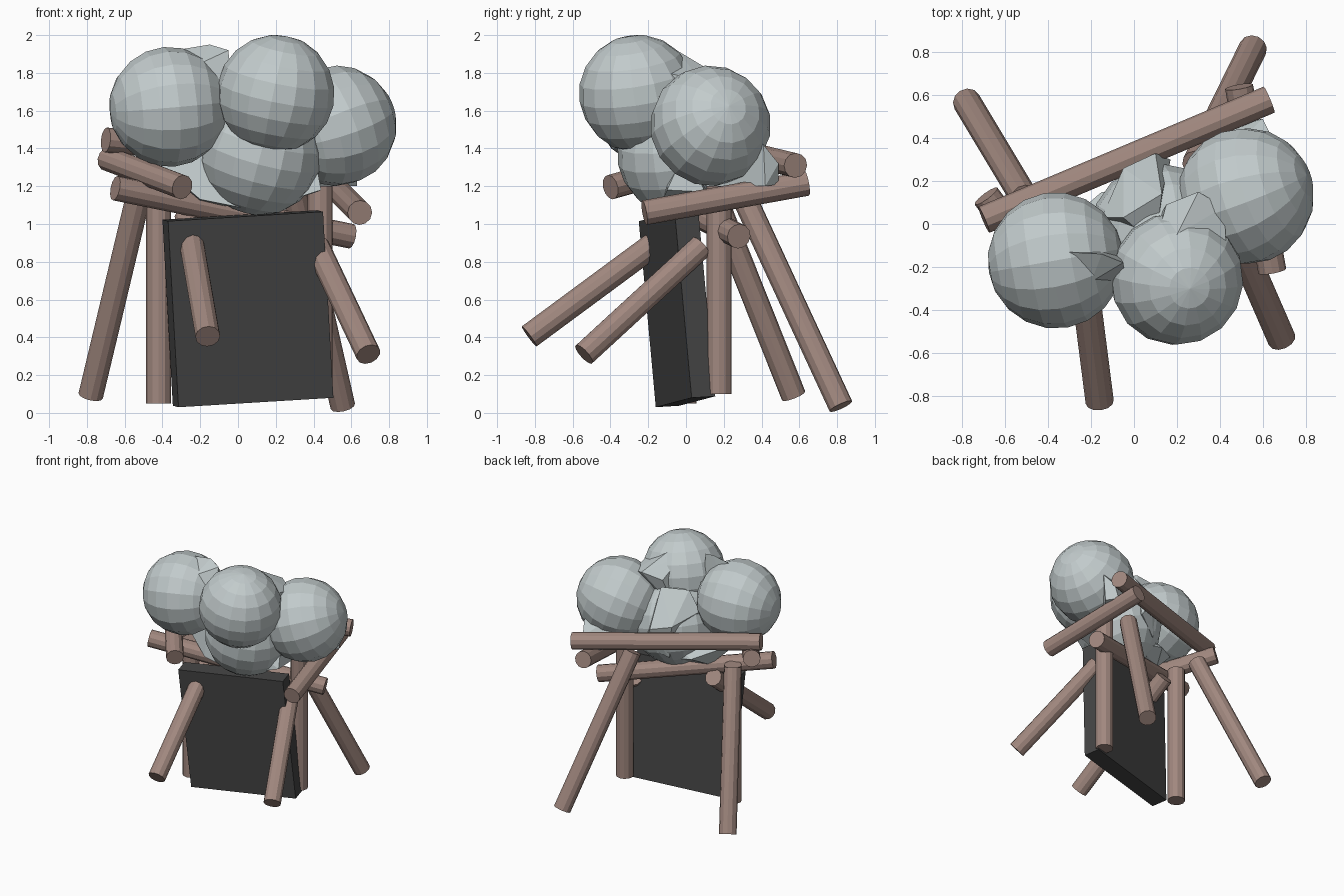
import bpy, bmesh, math
from mathutils import Vector, Euler

if "Cube" in bpy.data.objects:
    bpy.data.objects.remove(bpy.data.objects["Cube"])


def material(name, rgb):
    m = bpy.data.materials.new(name)
    lin = [(c / 255 / 12.92) if c < 10 else ((c / 255 + 0.055) / 1.055) ** 2.4 for c in rgb]
    m.diffuse_color = (*lin, 1)
    m.use_nodes = True
    m.node_tree.nodes["Principled BSDF"].inputs["Base Color"].default_value = m.diffuse_color
    return m


WOOD = material("brown wood", (161, 136, 127))
STONE = material("pale grey", (194, 203, 204))
DARK = material("charcoal", (68, 68, 68))


def finish(name, bm, mat):
    bmesh.ops.recalc_face_normals(bm, faces=bm.faces[:])
    me = bpy.data.meshes.new(name)
    bm.to_mesh(me)
    bm.free()
    me.materials.append(mat)
    ob = bpy.data.objects.new(name, me)
    bpy.context.collection.objects.link(ob)
    return ob


def log(name, a, b, r=0.066):
    a, b = Vector(a), Vector(b)
    bm = bmesh.new()
    bmesh.ops.create_cone(bm, cap_ends=True, segments=12, radius1=r, radius2=r, depth=(b - a).length)
    ob = finish(name, bm, WOOD)
    ob.location = (a + b) / 2
    ob.rotation_mode = 'QUATERNION'
    ob.rotation_quaternion = (b - a).to_track_quat('Z', 'Y')


def ball(name, centre, r, rot):
    bm = bmesh.new()
    bmesh.ops.create_uvsphere(bm, u_segments=16, v_segments=10, radius=r)
    ob = finish(name, bm, STONE)
    ob.location = centre
    ob.rotation_euler = Euler([math.radians(d) for d in rot])


def chunk(name, points):
    bm = bmesh.new()
    for p in points:
        bm.verts.new(p)
    res = bmesh.ops.convex_hull(bm, input=bm.verts[:])
    loose = [v for v in bm.verts if not v.link_faces]
    bmesh.ops.delete(bm, geom=loose, context='VERTS')
    finish(name, bm, STONE)


# leaning dark panel, spanned by width, depth and height vectors
corner = Vector((-0.315, -0.16, 0.03))
u, n, v = Vector((0.82, 0.19, 0.05)), Vector((-0.03, 0.125, 0.008)), Vector((-0.055, -0.09, 0.985))
bm = bmesh.new()
bmesh.ops.create_cube(bm, size=1)
for vert in bm.verts:
    c = vert.co + Vector((0.5, 0.5, 0.5))
    vert.co = corner + u * c.x + n * c.y + v * c.z
finish("panel", bm, DARK)

# upright posts
log("post_left", (-0.42, -0.01, 0.05), (-0.42, -0.01, 1.17))
log("post_right", (0.435, 0.175, 0.10), (0.435, 0.175, 1.2))
# slanted legs, top to foot
log("back_leg_left", (-0.51, 0.12, 1.22), (-0.78, 0.57, 0.09))
log("back_leg_right", (0.29, 0.28, 1.2), (0.555, 0.82, 0.035))
log("front_leg_left", (-0.27, 0.03, 1.04), (-0.16, -0.83, 0.405))
log("front_leg_right", (0.42, 0.08, 0.88), (0.69, -0.54, 0.31))
# beams
log("back_beam", (-0.70, 0.02, 1.445), (0.63, 0.58, 1.31))
log("lower_beam", (-0.65, -0.22, 1.19), (0.60, 0.28, 0.935))
log("side_beam_left", (-0.69, 0.13, 1.345), (-0.295, -0.40, 1.195))
log("side_beam_right", (0.49, 0.64, 1.215), (0.645, -0.22, 1.06))

# cluster of round lumps
ball("lump_front", (0.20, -0.255, 1.69), 0.312, (12, 8, 20))
ball("lump_left", (-0.365, -0.17, 1.62), 0.318, (0, 85, 10))
ball("lump_right", (0.52, 0.13, 1.52), 0.32, (15, 70, 35))
ball("lump_low", (0.12, -0.04, 1.37), 0.325, (10, 15, 0))

# angular chunks bridging the lumps
chunk("chunk_left", [(-0.33, -0.13, 1.92), (-0.15, -0.14, 1.95), (-0.05, -0.18, 1.92), (-0.04, -0.27, 1.7),
                     (-0.2, -0.27, 1.85), (-0.1, -0.1, 1.4), (-0.32, -0.1, 1.6)])
chunk("chunk_top", [(0.3, 0.15, 1.8), (0.42, 0.08, 1.76), (0.43, -0.1, 1.8), (0.15, 0.09, 1.75),
                    (0.1, -0.1, 1.9), (0.2, -0.05, 1.92), (0.4, -0.05, 1.5), (0.1, 0, 1.5)])
chunk("chunk_right", [(0.63, 0.42, 1.2), (0.64, 0.41, 1.42), (0.6, 0.49, 1.32), (0.56, 0.49, 1.21), (0.38, 0.42, 1.25),
                      (0.4, 0.1, 1.2), (0.4, 0.3, 1.5)])
chunk("chunk_centre", [(-0.15, 0.03, 1.55), (-0.05, 0.26, 1.48), (0.1, 0.33, 1.45), (0.17, 0.3, 1.3),
                       (0.13, 0.14, 1.72), (-0.05, 0.03, 1.7), (0.0, 0.22, 1.2), (0.1, -0.1, 1.6)])
chunk("chunk_base", [(-0.42, -0.08, 1.32), (-0.22, 0.0, 1.12), (-0.2, -0.15, 1.13), (-0.15, 0.15, 1.2), (0.42, 0.1, 1.17),
                     (0.44, -0.1, 1.18), (0.1, -0.15, 1.07), (0.1, 0.15, 1.15), (0.4, 0.0, 1.4), (-0.2, -0.1, 1.45)])
